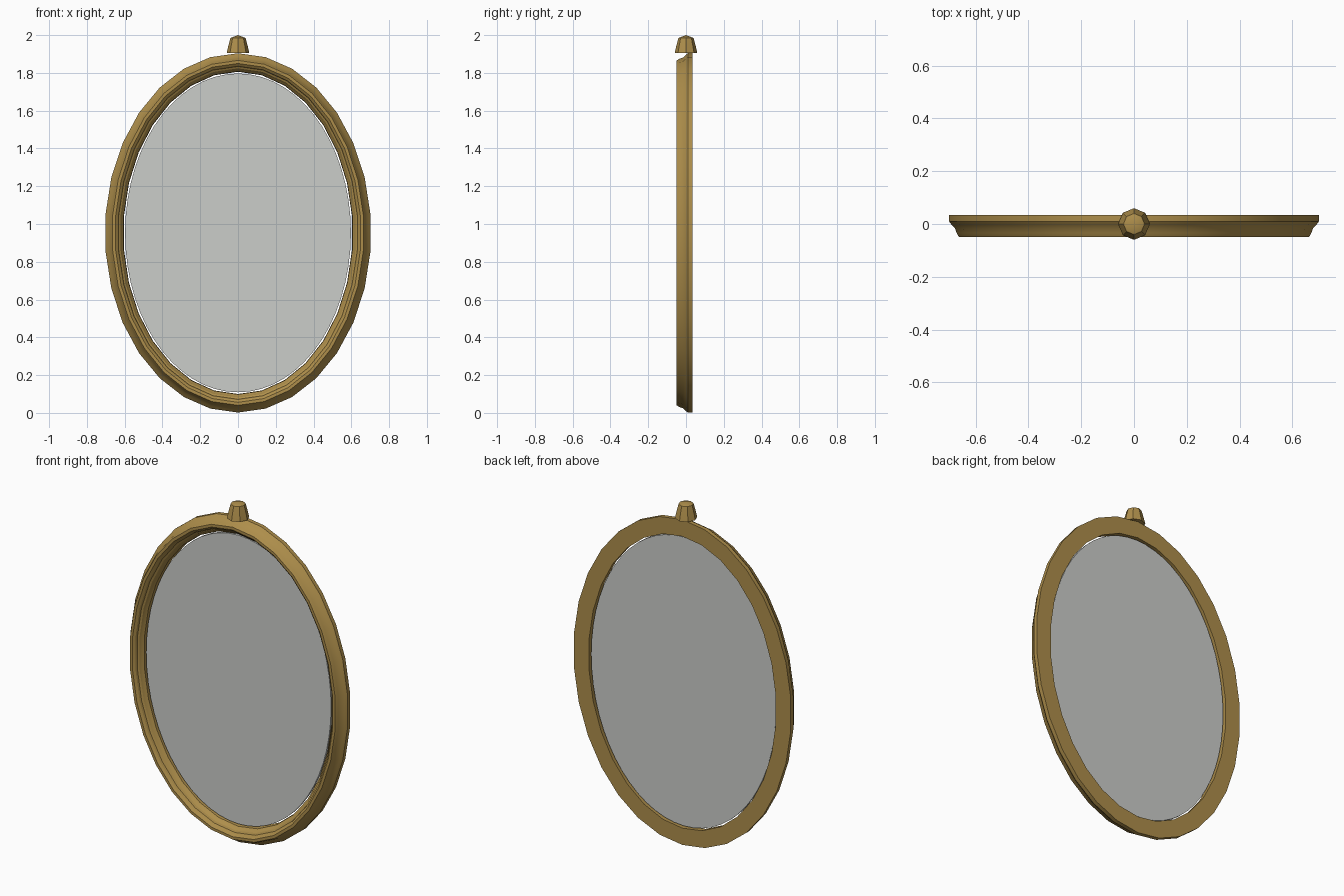
import bpy, bmesh, math

if "Cube" in bpy.data.objects:
    bpy.data.objects.remove(bpy.data.objects["Cube"])

CZ = 0.953          # centre height of the oval
RX, RZ = 0.705, 0.951


def material(name, col):
    m = bpy.data.materials.new(name)
    m.diffuse_color = (*col, 1)
    m.use_nodes = True
    m.node_tree.nodes["Principled BSDF"].inputs["Base Color"].default_value = m.diffuse_color
    return m


def finish(name, bm, mat, angle=None):
    bmesh.ops.recalc_face_normals(bm, faces=bm.faces)
    me = bpy.data.meshes.new(name)
    bm.to_mesh(me)
    bm.free()
    ob = bpy.data.objects.new(name, me)
    bpy.context.collection.objects.link(ob)
    me.materials.append(mat)
    if angle:
        bpy.ops.object.select_all(action='DESELECT')
        ob.select_set(True)
        bpy.context.view_layer.objects.active = ob
        bpy.ops.object.shade_smooth_by_angle(angle=math.radians(angle))
    return ob


def bridge(bm, a, b):
    n = len(a)
    for i in range(n):
        j = (i + 1) % n
        bm.faces.new((a[i], a[j], b[j], b[i]))


def oval(bm, inset, y, n):
    ring = []
    for i in range(n):
        t = math.pi / 2 + 2 * math.pi * i / n
        ring.append(bm.verts.new(((RX - inset) * math.cos(t), y,
                                  CZ + (RZ - inset) * math.sin(t))))
    return ring


gold = material("antique gold", (0.42, 0.27, 0.07))
glass = material("mirror silver", (0.60, 0.61, 0.59))

# Moulded oval frame: cross-section (inset from outer edge, depth) swept round
profile = [(0, 0.034), (0, 0.010), (0.010, -0.003), (0.023, -0.016),
           (0.029, -0.034), (0.038, -0.050), (0.054, -0.050),
           (0.066, -0.040), (0.070, -0.028), (0.080, -0.022),
           (0.086, -0.010), (0.096, 0.000), (0.098, 0.034)]
bm = bmesh.new()
rings = [oval(bm, d, y, 30) for d, y in profile]
for k in range(len(rings)):
    bridge(bm, rings[k], rings[(k + 1) % len(rings)])
finish("frame", bm, gold, 30)

# Mirror plate, set just inside the frame with a hairline gap
bm = bmesh.new()
front, back = oval(bm, 0.107, 0.006, 60), oval(bm, 0.107, 0.022, 60)
bridge(bm, front, back)
bm.faces.new(front)
bm.faces.new(back)
finish("mirror_plate", bm, glass, 30)

# Tapered finial on top
bm = bmesh.new()
rings = []
for r, z in [(0.060, 1.904), (0.052, 1.940), (0.040, 1.985)]:
    rings.append([bm.verts.new((r * math.cos(a), r * math.sin(a), z))
                  for a in (math.pi / 2 + 2 * math.pi * i / 8 for i in range(8))])
bridge(bm, rings[0], rings[1])
bridge(bm, rings[1], rings[2])
bm.faces.new(rings[0])
tip = bm.verts.new((0, 0, 2.0))
for i in range(8):
    bm.faces.new((rings[2][i], rings[2][(i + 1) % 8], tip))
finish("finial", bm, gold, 30)
